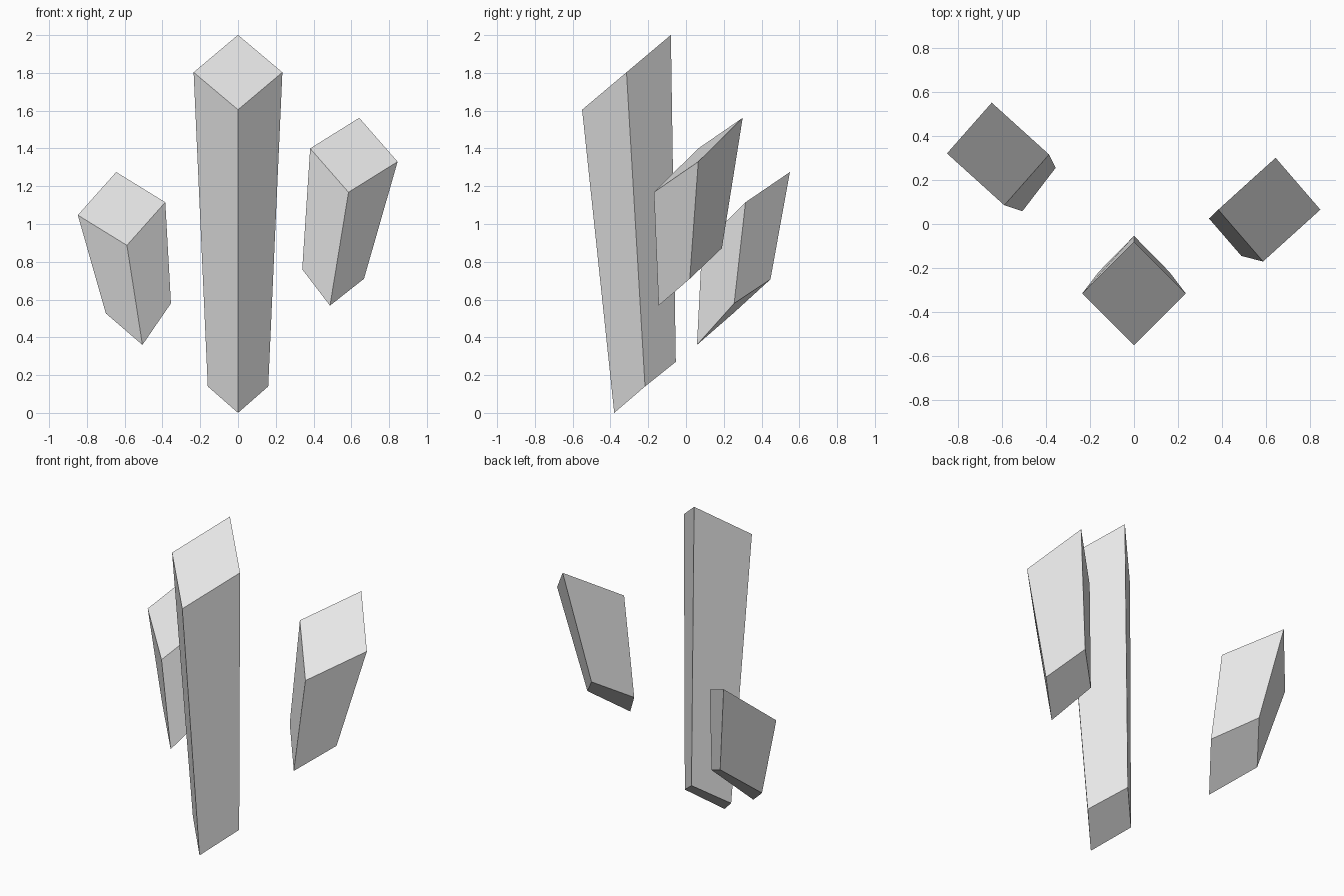
import bpy
import bmesh
from mathutils import Vector

default_cube = bpy.data.objects.get("Cube")
if default_cube:
    bpy.data.objects.remove(default_cube, do_unlink=True)

# Pale grey stone shared by all the shards
stone = bpy.data.materials.new("pale_grey_stone")
stone.use_nodes = True
stone.diffuse_color = (0.8, 0.8, 0.8, 1)
for node in stone.node_tree.nodes:
    if node.type == "BSDF_PRINCIPLED":
        node.inputs["Base Color"].default_value = stone.diffuse_color
        node.inputs["Roughness"].default_value = 0.8


def slanted_end(front, right, left, drop=0.0):
    """Four corners of a slanted end; the back corner completes the parallelogram."""
    front, right, left = Vector(front), Vector(right), Vector(left)
    back = right + left - front - Vector((0, 0, drop))
    return [front, right, back, left]


def make_shard(name, top, bottom):
    """Tapered four-sided shard joining a lower end to an upper end."""
    bm = bmesh.new()
    upper = [bm.verts.new(corner) for corner in top]
    lower = [bm.verts.new(corner) for corner in bottom]
    bm.faces.new(upper)
    bm.faces.new(reversed(lower))
    for i in range(4):
        j = (i + 1) % 4
        bm.faces.new((lower[i], lower[j], upper[j], upper[i]))
    bmesh.ops.recalc_face_normals(bm, faces=bm.faces)
    mesh = bpy.data.meshes.new(name)
    bm.to_mesh(mesh)
    bm.free()
    mesh.materials.append(stone)
    shard = bpy.data.objects.new(name, mesh)
    bpy.context.collection.objects.link(shard)
    return shard


# Tall central shard
make_shard(
    "tall_center_shard",
    top=slanted_end((0, -0.55, 1.605), (0.235, -0.315, 1.803), (-0.235, -0.315, 1.803)),
    bottom=slanted_end((0, -0.38, 0), (0.16, -0.217, 0.14), (-0.16, -0.217, 0.14), drop=0.01),
)

# Medium shard on the left
make_shard(
    "left_shard",
    top=slanted_end((0.585, -0.17, 1.168), (0.845, 0.065, 1.33), (0.382, 0.065, 1.4)),
    bottom=slanted_end((0.487, -0.145, 0.568), (0.667, 0.02, 0.71), (0.34, 0.025, 0.76), drop=0.03),
)

# Short shard on the right
make_shard(
    "right_shard",
    top=slanted_end((-0.588, 0.085, 0.887), (-0.385, 0.315, 1.115), (-0.848, 0.32, 1.047)),
    bottom=slanted_end((-0.506, 0.058, 0.36), (-0.355, 0.255, 0.58), (-0.7, 0.25, 0.527), drop=0.04),
)
